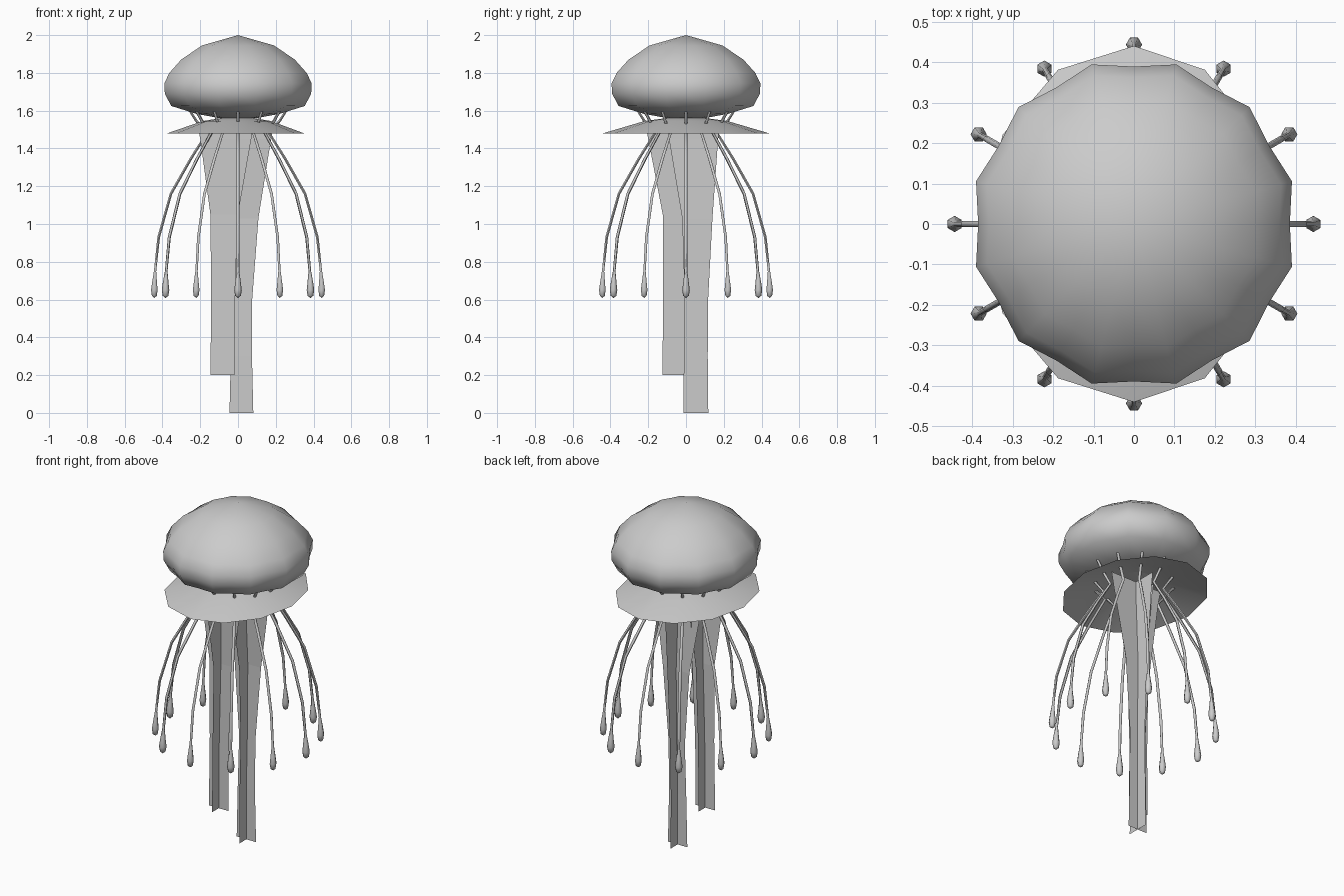
import bpy, bmesh, math
from mathutils import Vector

if "Cube" in bpy.data.objects:
    bpy.data.objects.remove(bpy.data.objects["Cube"])

grey = bpy.data.materials.new("soft_grey")
grey.diffuse_color = (0.6, 0.6, 0.6, 1)
grey.use_nodes = True
grey.node_tree.nodes["Principled BSDF"].inputs["Base Color"].default_value = grey.diffuse_color


def finish(name, bm, smooth=None, recalc=True):
    if recalc:
        bmesh.ops.recalc_face_normals(bm, faces=bm.faces)
    me = bpy.data.meshes.new(name)
    bm.to_mesh(me)
    bm.free()
    me.materials.append(grey)
    ob = bpy.data.objects.new(name, me)
    bpy.context.collection.objects.link(ob)
    if smooth:
        bpy.ops.object.select_all(action='DESELECT')
        ob.select_set(True)
        bpy.context.view_layer.objects.active = ob
        bpy.ops.object.shade_smooth_by_angle(angle=math.radians(smooth))
    return ob


def loft(bm, rings):
    """Join rings of points; a ring of one point closes to a tip."""
    vs = [[bm.verts.new(p) for p in ring] for ring in rings]
    for a, b in zip(vs, vs[1:]):
        n = max(len(a), len(b))
        for i in range(n):
            j = (i + 1) % n
            if len(a) == 1:
                bm.faces.new((a[0], b[j], b[i]))
            elif len(b) == 1:
                bm.faces.new((a[i], a[j], b[0]))
            else:
                bm.faces.new((a[i], a[j], b[j], b[i]))


# Bell: twelve soft lobes, closed underneath
def bell_ring(r, z):
    pts = []
    for i in range(24):
        a = math.radians(15 * i)
        rr = r if i % 2 else r * 0.953
        pts.append((rr * 0.99 * math.cos(a), rr * math.sin(a), z))
    return pts


bell = [(0.2, 1.945), (0.315, 1.87), (0.38, 1.80), (0.408, 1.745), (0.405, 1.69),
        (0.37, 1.625), (0.23, 1.583), (0.10, 1.56)]
bm = bmesh.new()
loft(bm, [[(0, 0, 2.0)]] + [bell_ring(r, z) for r, z in bell] + [[(0, 0, 1.56)]])
finish("bell", bm, 60)

# Skirt: thin oval cone sheet below the bell
bm = bmesh.new()


def skirt_ring(k, z):
    pts = []
    for i in range(12):
        a = math.radians(30 * i)
        x = math.cos(a) * (0.35 if math.cos(a) > 0 else 0.375)
        pts.append((x * k, 0.44 * math.sin(a) * k, z))
    return pts


loft(bm, [[(0, 0, 1.575)], skirt_ring(0.5, 1.545), skirt_ring(1, 1.48)])
finish("skirt", bm, 40)


# Oral arms: crossed tapering sheets, rows of (z, centre x, centre y, half x, half y)
def oral_arm(name, rows):
    bm = bmesh.new()
    for ax in (0, 1):
        prev = None
        for z, cx, cy, hx, hy in rows:
            d = Vector((hx, 0, 0)) if ax == 0 else Vector((0, hy, 0))
            c = Vector((cx, cy, z))
            cur = [bm.verts.new(c + d * s) for s in (-1, 0, 1)]
            if prev:
                for i in (0, 1):
                    bm.faces.new((prev[i], prev[i + 1], cur[i + 1], cur[i]))
            prev = cur
    finish(name, bm)


oral_arm("short_oral_arm", [
    (1.53, -0.065, -0.065, 0.15, 0.15), (1.45, -0.065, -0.065, 0.135, 0.135),
    (1.05, -0.073, -0.055, 0.073, 0.068), (0.6, -0.08, -0.06, 0.062, 0.062),
    (0.2, -0.082, -0.062, 0.064, 0.062)])
oral_arm("long_oral_arm", [
    (1.53, 0.02, 0.04, 0.17, 0.14), (1.45, 0.02, 0.04, 0.155, 0.13),
    (1.03, 0.022, 0.06, 0.086, 0.08), (0.6, 0.022, 0.055, 0.053, 0.062),
    (0.3, 0.018, 0.052, 0.056, 0.063), (0, 0.018, 0.052, 0.063, 0.066)])

# Tentacles: hooked strand with a teardrop bulb, rows of (radius out, z, thickness)
path = [(0.255, 1.60, 0.007), (0.22, 1.545, 0.008), (0.165, 1.48, 0.008),
        (0.25, 1.345, 0.008), (0.355, 1.16, 0.008), (0.42, 0.93, 0.008),
        (0.439, 0.75, 0.007), (0.442, 0.69, 0.015), (0.443, 0.65, 0.02),
        (0.443, 0.62, 0.015)]
for t in range(12):
    ang = math.radians(30 * t)
    out = Vector((math.cos(ang), math.sin(ang), 0))
    side = Vector((-out.y, out.x, 0))
    up = Vector((0, 0, 1))
    rings = []
    for k, (r, z, w) in enumerate(path):
        a, b = path[max(k - 1, 0)], path[min(k + 1, len(path) - 1)]
        tan = (out * (b[0] - a[0]) + up * (b[1] - a[1])).normalized()
        nor = side.cross(tan)
        rings.append([out * r + up * z + (side * math.cos(q) + nor * math.sin(q)) * w
                      for q in (math.tau * i / 6 for i in range(6))])
    rings.insert(0, [out * path[0][0] + up * path[0][1]])
    rings.append([out * 0.443 + up * 0.608])
    bm = bmesh.new()
    loft(bm, rings)
    finish(f"tentacle_{t + 1}", bm, 60)
